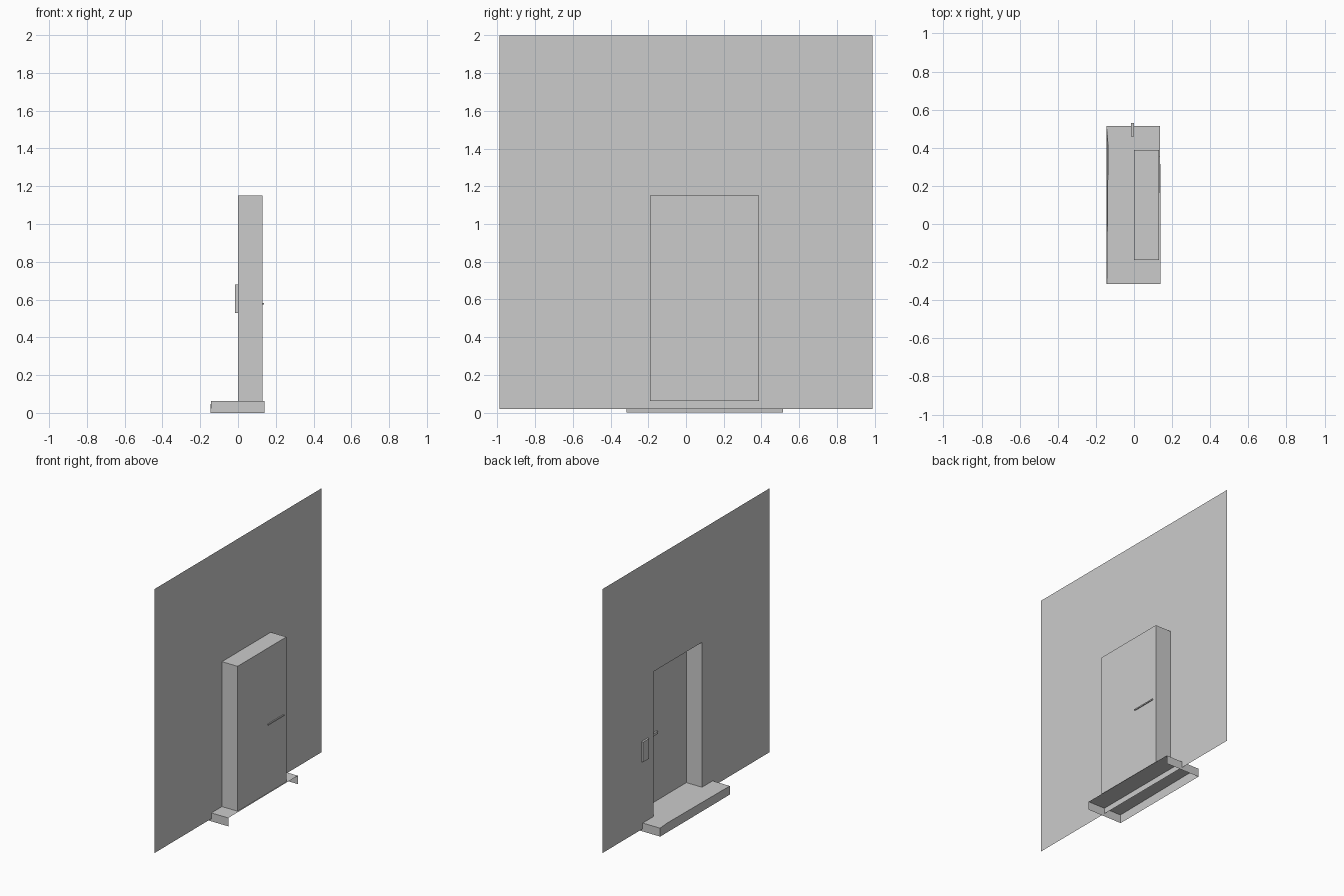
import bpy
import bmesh

cube = bpy.data.objects.get("Cube")
if cube:
    bpy.data.objects.remove(cube, do_unlink=True)

grey = bpy.data.materials.new("plain grey")
grey.use_nodes = True
colour = (0.6, 0.6, 0.6, 1)
grey.diffuse_color = colour
grey.node_tree.nodes["Principled BSDF"].inputs["Base Color"].default_value = colour

# Doorway limits
Y0, Y1, Z0, Z1 = -0.19, 0.388, 0.063, 1.15
DOOR_X = 0.13


def sheet(name, faces):
    """Flat-faced object from a list of corner loops, welded together."""
    bm = bmesh.new()
    for loop in faces:
        bm.faces.new([bm.verts.new(p) for p in loop])
    bmesh.ops.remove_doubles(bm, verts=bm.verts, dist=0.0005)
    mesh = bpy.data.meshes.new(name)
    bm.to_mesh(mesh)
    bm.free()
    mesh.materials.append(grey)
    obj = bpy.data.objects.new(name, mesh)
    bpy.context.collection.objects.link(obj)
    return obj


def rect_x(x, y0, y1, z0, z1):
    return [(x, y0, z0), (x, y1, z0), (x, y1, z1), (x, y0, z1)]


def box(name, low, high):
    bm = bmesh.new()
    bmesh.ops.create_cube(bm, size=1)
    for v in bm.verts:
        v.co = [high[i] if v.co[i] > 0 else low[i] for i in range(3)]
    mesh = bpy.data.meshes.new(name)
    bm.to_mesh(mesh)
    bm.free()
    mesh.materials.append(grey)
    obj = bpy.data.objects.new(name, mesh)
    bpy.context.collection.objects.link(obj)


# Thin wall with the doorway left open
W, BASE, TOP = 0.988, 0.02, 2.0
sheet("wall", [rect_x(0, -W, Y0, BASE, TOP), rect_x(0, Y1, W, BASE, TOP),
               rect_x(0, Y0, Y1, Z1, TOP), rect_x(0, Y0, Y1, BASE, Z0)])

# Recess lining: two jambs and a lintel
jambs = [[(0, y, Z0), (DOOR_X, y, Z0), (DOOR_X, y, Z1), (0, y, Z1)] for y in (Y0, Y1)]
lintel = [(0, Y0, Z1), (DOOR_X, Y0, Z1), (DOOR_X, Y1, Z1), (0, Y1, Z1)]
sheet("door_frame", jambs + [lintel])

# Door leaf closing the recess
sheet("door", [rect_x(DOOR_X, Y0, Y1, Z0, Z1)])

# Handle bars on both sides of the door
box("outer_handle", (DOOR_X, 0.165, 0.573), (0.137, 0.355, 0.582))
box("inner_handle", (0.118, 0.165, 0.568), (DOOR_X, 0.355, 0.587))

# Hollow doorstep, open underneath and at the back, with a slightly worn edge
edge = [(-0.143, -0.315), (-0.136, 0.41), (-0.144, 0.513)]
back = [(0.137, 0.513), (0.14, -0.315)]
top = [(x, y, Z0) for x, y in edge + back]
skirt = [back[1]] + edge + [back[0]]
foot = [(0.14, -0.315), (-0.145, -0.315), (-0.145, 0.41), (-0.145, 0.513), (0.137, 0.513)]
sides = [[(*foot[i], 0), (*foot[i + 1], 0), (*skirt[i + 1], Z0), (*skirt[i], Z0)]
         for i in range(4)]
sheet("doorstep", [top] + sides)

# Entry panel beside the door
box("entry_panel", (-0.015, 0.458, 0.53), (0, 0.53, 0.68))
